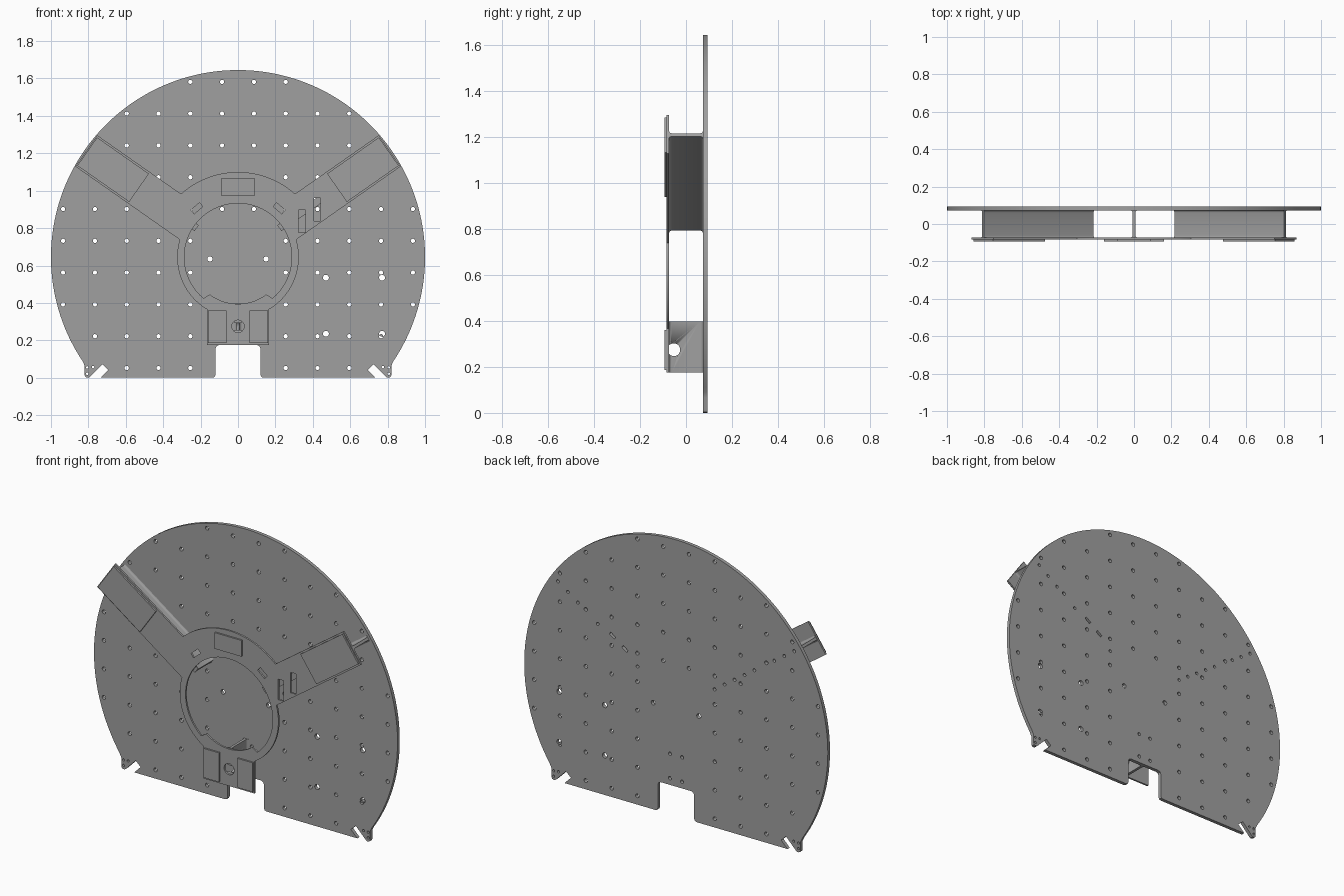
import bpy, bmesh, math
from mathutils import Matrix, Vector

if "Cube" in bpy.data.objects:
    bpy.data.objects.remove(bpy.data.objects["Cube"])

CZ = 0.645                      # height of the disc centre
ARM = math.radians(35)          # tilt of the two upper arms

grey = bpy.data.materials.new("plain grey")
grey.diffuse_color = (0.35, 0.35, 0.35, 1)
grey.use_nodes = True
grey.node_tree.nodes["Principled BSDF"].inputs["Base Color"].default_value = grey.diffuse_color


def arc(r, a0, a1, n, cx=0.0, cz=CZ):
    return [(cx + r * math.cos(math.radians(a0 + (a1 - a0) * i / n)),
             cz + r * math.sin(math.radians(a0 + (a1 - a0) * i / n))) for i in range(n + 1)]


def circle(cx, cz, r, n=14):
    return arc(r, 0, 360, n, cx, cz)[:-1]


def rect(cx, cz, w, h, ang=0.0):
    c, s = math.cos(ang), math.sin(ang)
    return [(cx + x * c - z * s, cz + x * s + z * c)
            for x, z in ((-w/2, -h/2), (w/2, -h/2), (w/2, h/2), (-w/2, h/2))]


def polar(r, off=0.0, ang=ARM):
    """Point at distance r along a direction from the disc centre, shifted sideways."""
    return (r * math.cos(ang) - off * math.sin(ang),
            CZ + r * math.sin(ang) + off * math.cos(ang))


def mirrored(half):
    return half + [(-x, z) for x, z in reversed(half) if abs(x) > 1e-5]


def finish(name, mesh):
    mesh.materials.clear()
    mesh.materials.append(grey)
    ob = bpy.data.objects.new(name, mesh)
    bpy.context.collection.objects.link(ob)
    bpy.ops.object.select_all(action='DESELECT')
    ob.select_set(True)
    bpy.context.view_layer.objects.active = ob
    bpy.ops.object.shade_smooth_by_angle(angle=math.radians(30))
    return ob


def sheet(name, loops, y0, y1):
    """Flat plate in the x-z plane: first loop is the outline, the others are holes."""
    cu = bpy.data.curves.new(name, 'CURVE')
    cu.dimensions = '2D'
    cu.fill_mode = 'BOTH'
    cu.extrude = (y1 - y0) / 2
    for pts in loops:
        sp = cu.splines.new('POLY')
        sp.points.add(len(pts) - 1)
        for p, (x, z) in zip(sp.points, pts):
            p.co = (x, z, 0, 1)
        sp.use_cyclic_u = True
    tmp = bpy.data.objects.new(name + "_curve", cu)
    bpy.context.collection.objects.link(tmp)
    bpy.context.view_layer.update()
    mesh = bpy.data.meshes.new_from_object(
        tmp.evaluated_get(bpy.context.evaluated_depsgraph_get()))
    bpy.data.objects.remove(tmp)
    mesh.transform(Matrix.Translation((0, (y0 + y1) / 2, 0)) @ Matrix.Rotation(math.pi / 2, 4, 'X'))
    bm = bmesh.new()
    bm.from_mesh(mesh)
    bmesh.ops.remove_doubles(bm, verts=bm.verts, dist=1e-5)
    bmesh.ops.recalc_face_normals(bm, faces=bm.faces)
    bm.to_mesh(mesh)
    bm.free()
    return finish(name, mesh)


def web(name, ang, r0, r1):
    """I-shaped rib standing between the disc and the front frame."""
    side = [(0.019, -0.0735), (0.013, -0.071), (0.0095, -0.067), (0.008, -0.061),
            (0.008, 0.061), (0.0095, 0.067), (0.013, 0.071), (0.019, 0.0735)]
    prof = side + [(-s, y) for s, y in reversed(side)]
    bm = bmesh.new()
    ends = []
    for r in (r0, r1):
        ring = []
        for s, y in prof:
            x, z = polar(r, s, ang)
            ring.append(bm.verts.new((x, y, z)))
        ends.append(ring)
        bm.faces.new(ring)
    n = len(prof)
    for i in range(n):
        j = (i + 1) % n
        bm.faces.new((ends[0][i], ends[0][j], ends[1][j], ends[1][i]))
    bmesh.ops.recalc_face_normals(bm, faces=bm.faces)
    mesh = bpy.data.meshes.new(name)
    bm.to_mesh(mesh)
    bm.free()
    return finish(name, mesh)


# Big disc: round top, flat foot with centre notch, slanted slots and corner tabs
half = arc(1.0, 90, -33.7, 90)
half += [(0.82, 0.065), (0.82, 0.012), (0.816, 0.004), (0.808, 0.0), (0.798, 0.0), (0.788, 0.008),
         (0.725, 0.072), (0.693, 0.042), (0.735, 0.0), (0.137, 0.0), (0.125, 0.004),
         (0.12, 0.016), (0.12, 0.155), (0.115, 0.169), (0.1, 0.175)]
holes = []
for k in range(10):
    z = 0.052 + 0.17 * k
    for i in range(-6, 6):
        x = 0.17 * (i + 0.5)
        if math.hypot(x, z - CZ) > 0.978:
            continue
        if k == 0 and (abs(x) < 0.2 or abs(x) > 0.7):
            continue
        if k in (1, 2, 3, 4) and abs(x) < 0.1:
            continue
        holes.append((x, z, 0.0115))
holes += [(x, z, 0.016) for x in (0.47, 0.77) for z in (0.235, 0.535)]
holes += [(s * 0.15, 0.635, 0.014) for s in (-1, 1)]
for s in (-1, 1):
    holes += [(s * x, z, 0.007) for x, z in ((0.806, 0.022), (0.806, 0.055), (0.775, 0.057))]
    holes += [(s * 0.04, z, 0.0105) for z in (0.215, 0.36)]
    # fixing holes behind the arms
    for i in range(9):
        r = 0.31 + 0.08 * i
        if s > 0 and 0.36 < r < 0.58:
            continue
        x, z = polar(r)
        if all(math.hypot(s * x - h[0], z - h[1]) > 0.03 for h in holes):
            holes.append((s * x, z, 0.0095))
slots = [rect(*polar(r, 0.02), 0.04, 0.016, ARM) for r in (0.425, 0.525)]
sheet("back_disc", [mirrored(half)] + [circle(*h) for h in holes] + slots, 0.073, 0.094)

# Front frame: ring with two slanted arms and a short leg
W = 0.102
up = 35 + math.degrees(math.asin(W / 0.455))
low = 35 - math.degrees(math.asin(W / 0.325))
leg = -math.degrees(math.acos(0.167 / 0.325))
half = arc(0.455, 90, up, 18) + [polar(0.99, W), polar(0.99, -W)]
half += arc(0.325, low, leg, 28) + [(0.167, 0.175)]
inner = mirrored(arc(0.287, 90, -50, 48) + arc(0.25, -53, -90, 12))
cuts = [inner, circle(0, 0.275, 0.033, 24),
        rect(-0.22, 0.906, 0.06, 0.027, math.radians(40)),
        rect(0.22, 0.906, 0.06, 0.027, math.radians(-40)),
        rect(0.342, 0.837, 0.036, 0.122), rect(0.423, 0.9, 0.036, 0.122)]
sheet("front_frame", [mirrored(half)] + cuts, -0.084, -0.073)

# Raised pads on the frame
sheet("top_pad", [rect(0, 1.021, 0.178, 0.096)], -0.094, -0.084)
for s, side in ((-1, "left"), (1, "right")):
    x, z = polar(0.815)
    sheet(side + "_arm_pad", [rect(s * x, z, 0.338, 0.184, s * ARM)], -0.094, -0.084)
    sheet(side + "_leg_pad", [rect(s * 0.111, 0.273, 0.1, 0.174)], -0.094, -0.084)

# Ribs joining the frame to the disc
web("right_arm_rib", ARM, 0.27, 0.985)
web("left_arm_rib", math.pi - ARM, 0.27, 0.985)
leg_rib = web("leg_rib", -math.pi / 2, 0.247, 0.47)

# Cross hole through the leg rib
bm = bmesh.new()
bmesh.ops.create_cone(bm, cap_ends=True, segments=28, radius1=0.028, radius2=0.028, depth=0.12,
                      matrix=Matrix.Translation((0, -0.053, 0.275)) @ Matrix.Rotation(math.pi / 2, 4, 'Y'))
me = bpy.data.meshes.new("rib_cutter")
bm.to_mesh(me)
bm.free()
cutter = finish("rib_cutter", me)
cutter.hide_render = True
cutter.hide_set(True)
mod = leg_rib.modifiers.new("cross_hole", 'BOOLEAN')
mod.operation = 'DIFFERENCE'
mod.solver = 'EXACT'
mod.object = cutter
bpy.context.view_layer.objects.active = leg_rib
bpy.ops.object.modifier_apply(modifier=mod.name)
bpy.data.objects.remove(cutter)
